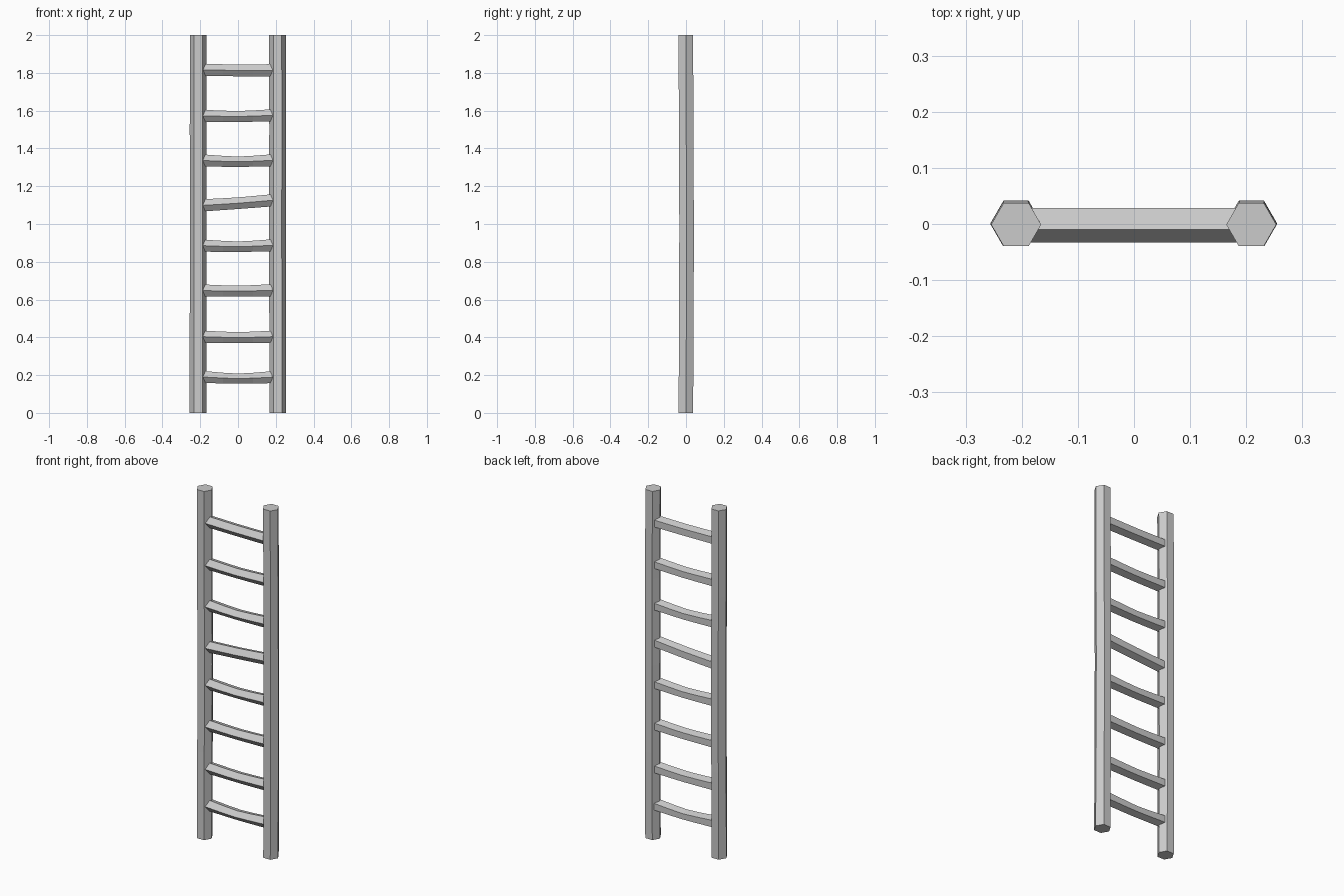
import bpy, bmesh, math

if "Cube" in bpy.data.objects:
    bpy.data.objects.remove(bpy.data.objects["Cube"])


def loft(name, rings):
    # Joins equal-sided rings into one closed, flat-shaded prism
    bm = bmesh.new()
    loops = [[bm.verts.new(p) for p in ring] for ring in rings]
    n = len(loops[0])
    for a, b in zip(loops, loops[1:]):
        for i in range(n):
            j = (i + 1) % n
            bm.faces.new((a[i], a[j], b[j], b[i]))
    bm.faces.new(loops[0])
    bm.faces.new(loops[-1])
    bmesh.ops.recalc_face_normals(bm, faces=bm.faces)
    mesh = bpy.data.meshes.new(name)
    bm.to_mesh(mesh)
    bm.free()
    obj = bpy.data.objects.new(name, mesh)
    bpy.context.collection.objects.link(obj)
    return obj


# Side rails: six-sided poles with a slight hand-hewn bow
def rail(name, x, side):
    stations = [(0, 0.001, -0.001), (0.5, 0.001, 0.002), (1.0, 0, 0.003),
                (1.5, 0.001, 0.001), (2.0, 0, -0.001)]
    rings = []
    for z, dx, dy in stations:
        rings.append([(x + side * dx + 0.0445 * math.cos(math.radians(60 * k)),
                       dy + 0.0445 * math.sin(math.radians(60 * k)), z)
                      for k in range(6)])
    loft(name, rings)


rail("left_rail", -0.21, -1)
rail("right_rail", 0.209, 1)


# Rungs: five-sided bars, pointed edge to the front, tops worn in the middle
def rung(name, z_left, z_right, wear):
    half, r = 0.2, 0.034
    rings = []
    for t, w in ((-1, 0), (-0.4, 0.7), (0, 1), (0.4, 0.7), (1, 0)):
        z = z_left + (z_right - z_left) * (t + 1) / 2
        ring = []
        for k in range(5):
            a = math.radians(180 + 72 * k)
            up = math.sin(a)
            drop = wear * w * (0.6 + 0.4 * up)
            ring.append((half * t, 0.001 + r * math.cos(a), z + r * up - drop))
        rings.append(ring)
    loft(name, rings)


# Left height, right height and wear of each rung, bottom to top
rungs = [(0.191, 0.190, 0.015), (0.404, 0.404, 0.009),
         (0.648, 0.650, 0.008), (0.886, 0.888, 0.012),
         (1.098, 1.127, 0.004), (1.337, 1.338, 0.013),
         (1.573, 1.576, 0.009), (1.816, 1.814, 0.003)]
for i, data in enumerate(rungs, 1):
    rung(f"rung_{i}", *data)
